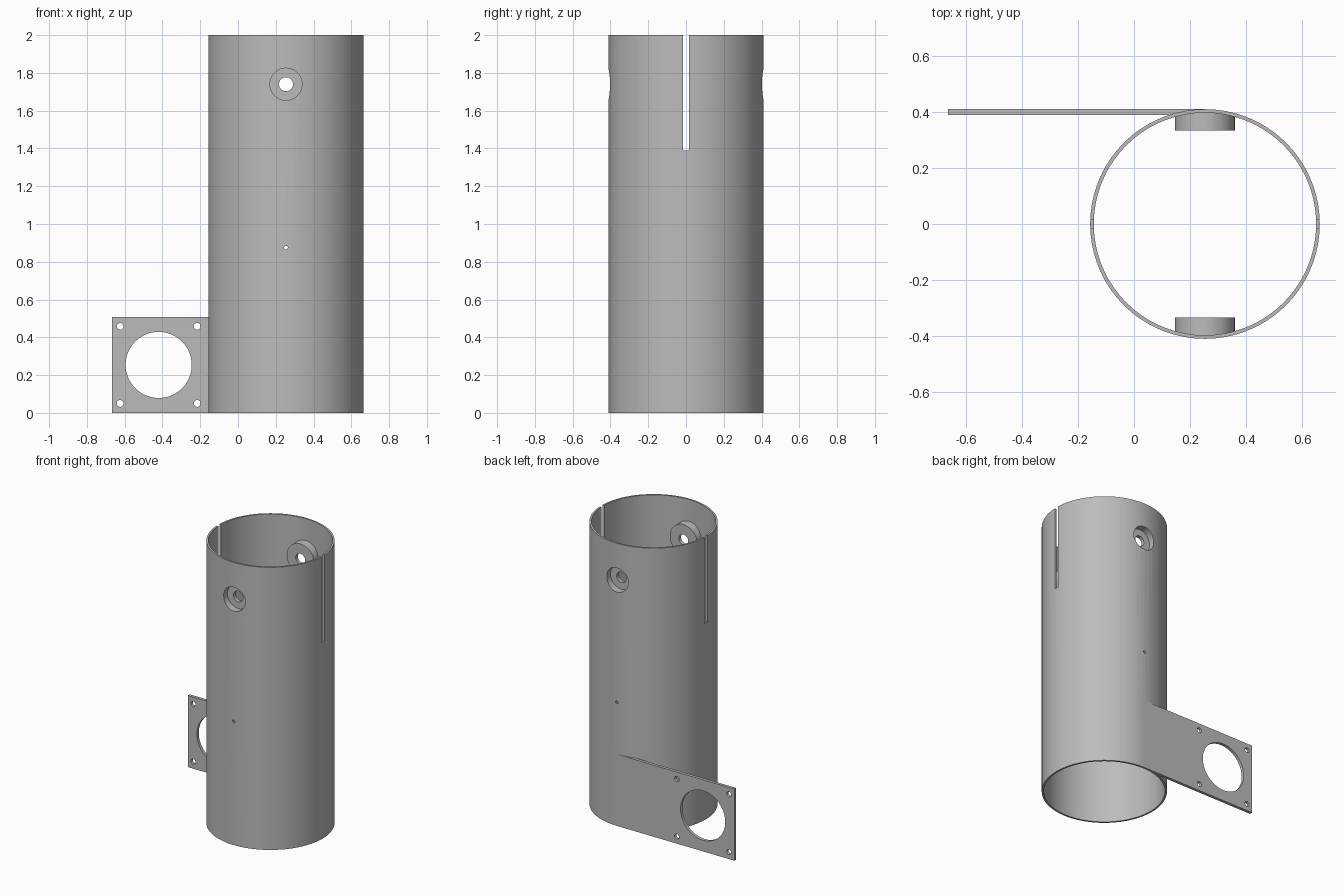
import bpy
import math

if "Cube" in bpy.data.objects:
    bpy.data.objects.remove(bpy.data.objects["Cube"], do_unlink=True)

# Shared dimensions
CX = 0.254                    # tube axis
R_OUT, R_IN = 0.411, 0.398    # tube radii
HEIGHT = 2.0
BOSS_Z, BOSS_R, BORE_R, BOLT_R = 1.74, 0.107, 0.085, 0.037
BOSS_INNER, BORE_FLOOR = 0.335, 0.36
PLATE_LEFT, PLATE_FRONT, PLATE_TOP = -0.666, 0.39, 0.507
FAN_X, FAN_Z, FAN_R = -0.42, 0.254, 0.175

grey = bpy.data.materials.new("plain grey")
grey.use_nodes = True
colour = (0.5, 0.5, 0.5, 1)
grey.diffuse_color = colour
grey.node_tree.nodes["Principled BSDF"].inputs["Base Color"].default_value = colour


def cylinder(name, radius, depth, loc, along_y=False, sides=48):
    bpy.ops.mesh.primitive_cylinder_add(
        vertices=sides, radius=radius, depth=depth, location=loc,
        rotation=(math.pi / 2 if along_y else 0, 0, 0))
    obj = bpy.context.object
    obj.name = name
    return obj


def y_cylinder(name, radius, x, z, y0, y1, sides=48):
    return cylinder(name, radius, abs(y1 - y0), (x, (y0 + y1) / 2, z), True, sides)


def box(name, low, high):
    bpy.ops.mesh.primitive_cube_add(
        size=1, location=[(a + b) / 2 for a, b in zip(low, high)])
    obj = bpy.context.object
    obj.name = name
    obj.scale = [b - a for a, b in zip(low, high)]
    bpy.ops.object.transform_apply(location=False, rotation=False, scale=True)
    return obj


def boolean(obj, tool, operation="DIFFERENCE"):
    """Apply a boolean and discard the tool."""
    mod = obj.modifiers.new("cut", "BOOLEAN")
    mod.operation, mod.solver, mod.object = operation, "EXACT", tool
    bpy.context.view_layer.objects.active = obj
    bpy.ops.object.modifier_apply(modifier=mod.name)
    bpy.data.objects.remove(tool, do_unlink=True)


def finish(obj):
    obj.data.materials.clear()
    obj.data.materials.append(grey)
    bpy.ops.object.select_all(action="DESELECT")
    obj.select_set(True)
    bpy.context.view_layer.objects.active = obj
    bpy.ops.object.shade_smooth_by_angle(angle=math.radians(30))


def core(radius):
    return cylinder("core", radius, HEIGHT + 0.2, (CX, 0, HEIGHT / 2), sides=72)


# Main tube: open at both ends
tube = cylinder("main_tube", R_OUT, HEIGHT, (CX, 0, HEIGHT / 2), sides=72)
boolean(tube, core(R_IN))
# two side slots, pin holes and counterbore openings
boolean(tube, box("slot", (CX - 0.6, -0.016, 1.39), (CX + 0.6, 0.016, HEIGHT + 0.1)))
boolean(tube, y_cylinder("pin_hole", 0.01, CX, 0.875, -0.6, 0.6, 16))
boolean(tube, y_cylinder("bore", BORE_R, CX, BOSS_Z, -0.6, 0.6))
finish(tube)

# Counterbored bosses inside the front and back walls
for name, side in (("front_boss", -1), ("back_boss", 1)):
    boss = y_cylinder(name, BOSS_R, CX, BOSS_Z, side * BOSS_INNER, side * 0.45)
    boolean(boss, core((R_OUT + R_IN) / 2), "INTERSECT")
    boolean(boss, y_cylinder("bore", BORE_R, CX, BOSS_Z, side * BORE_FLOOR, side * 0.6))
    boolean(boss, y_cylinder("bolt", BOLT_R, CX, BOSS_Z, side * 0.2, side * 0.6, 32))
    finish(boss)

# Mounting plate, tangent to the back of the tube
plate = box("mounting_plate", (PLATE_LEFT, PLATE_FRONT, 0), (CX, R_OUT, PLATE_TOP))
boolean(plate, core((R_OUT + R_IN) / 2))
boolean(plate, y_cylinder("fan_hole", FAN_R, FAN_X, FAN_Z, 0.3, 0.5, 64))
for sx in (-1, 1):
    for sz in (-1, 1):
        boolean(plate, y_cylinder("screw_hole", 0.018, FAN_X + sx * 0.204,
                                  FAN_Z + sz * 0.204, 0.3, 0.5, 24))
finish(plate)
